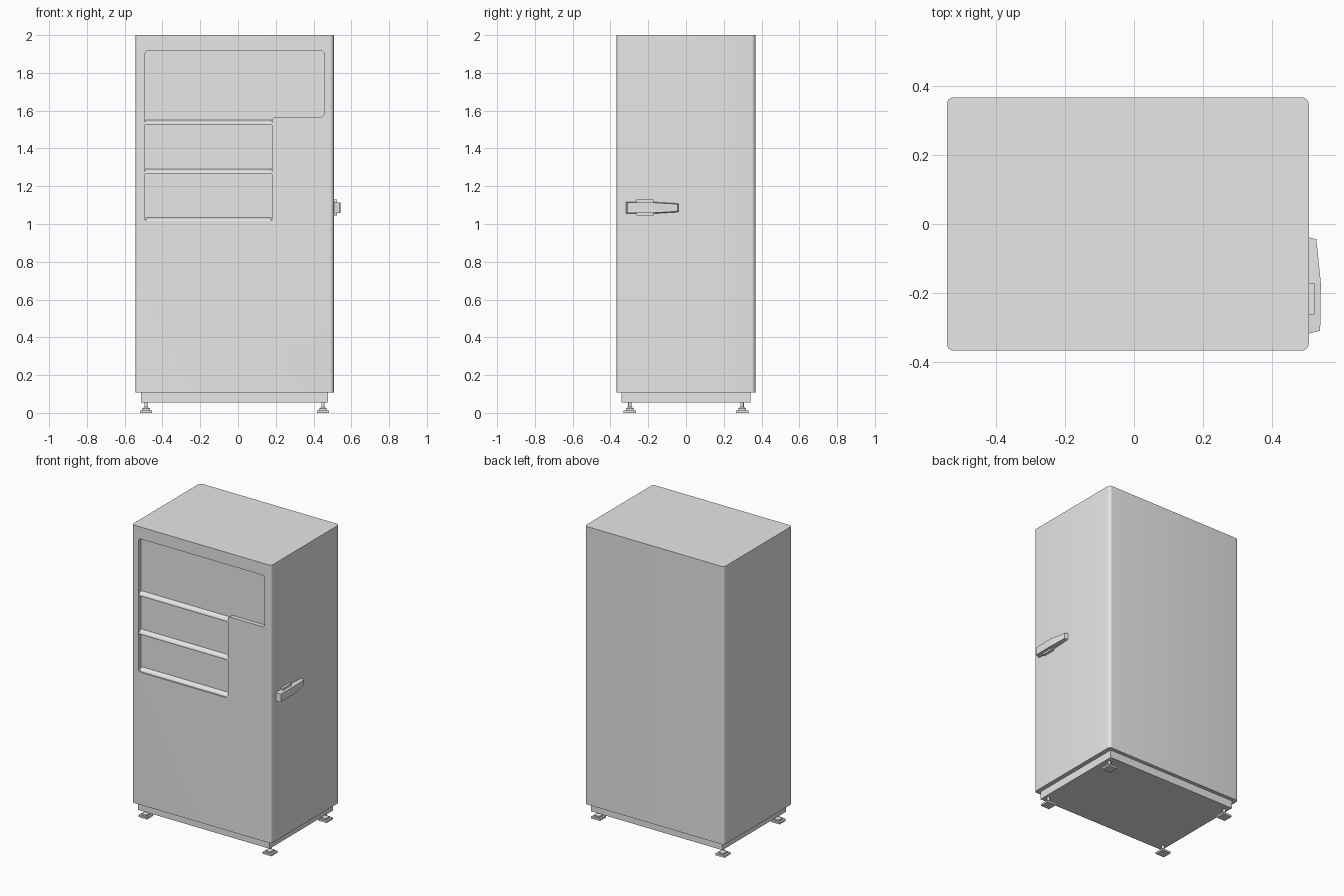
import bpy, bmesh, math
from mathutils import Vector

cube = bpy.data.objects.get("Cube")
if cube:
    bpy.data.objects.remove(cube, do_unlink=True)

grey = bpy.data.materials.new("light grey metal")
grey.use_nodes = True
grey.diffuse_color = (0.8, 0.8, 0.8, 1)
grey.node_tree.nodes["Principled BSDF"].inputs["Base Color"].default_value = (0.8, 0.8, 0.8, 1)


def rounded(points, r, n=6):
    """Round every corner of a 2D outline with a quarter curve."""
    out = []
    for i, p in enumerate(points):
        p = Vector(p)
        a = p + (Vector(points[i - 1]) - p).normalized() * r
        b = p + (Vector(points[(i + 1) % len(points)]) - p).normalized() * r
        c = a + b - p
        for k in range(n + 1):
            t = math.pi / 2 * k / n
            out.append(c + (a - c) * math.cos(t) + (b - c) * math.sin(t))
    return out


def rect(x0, x1, y0, y1):
    return [(x0, y0), (x1, y0), (x1, y1), (x0, y1)]


def prism(name, outline, lo, hi, axis, smooth=False):
    """Extrude a 2D outline from lo to hi along the given axis."""
    place = {"x": lambda p, d: (d, p[0], p[1]),
             "y": lambda p, d: (p[0], d, p[1]),
             "z": lambda p, d: (p[0], p[1], d)}[axis]
    bm = bmesh.new()
    face = bm.faces.new([bm.verts.new(place(p, lo)) for p in outline])
    move = Vector(place((0, 0), hi - lo))
    ext = bmesh.ops.extrude_face_region(bm, geom=[face], use_keep_orig=True)
    bmesh.ops.translate(bm, vec=move, verts=[v for v in ext["geom"] if isinstance(v, bmesh.types.BMVert)])
    return finish(name, bm, smooth)


def finish(name, bm, smooth=False):
    bmesh.ops.recalc_face_normals(bm, faces=bm.faces)
    mesh = bpy.data.meshes.new(name)
    bm.to_mesh(mesh)
    bm.free()
    mesh.materials.append(grey)
    obj = bpy.data.objects.new(name, mesh)
    bpy.context.collection.objects.link(obj)
    if smooth:
        select(obj)
        bpy.ops.object.shade_smooth_by_angle(angle=math.radians(35))
    return obj


def select(obj):
    bpy.ops.object.select_all(action="DESELECT")
    obj.select_set(True)
    bpy.context.view_layer.objects.active = obj


# Cabinet with rounded vertical corners
FRONT, BACK = -0.367, -0.337
cabinet = prism("cabinet", rounded(rect(-0.543, 0.507, FRONT, 0.367), 0.02), 0.108, 2.0, "z")

# Stepped display recess cut into the front
window = [(-0.493, 1.01), (0.18, 1.01), (0.18, 1.567), (0.457, 1.567), (0.457, 1.918), (-0.493, 1.918)]
cutter = prism("recess_cutter", rounded(window, 0.02), FRONT - 0.05, BACK, "y")
cutter.hide_render = True
cut = cabinet.modifiers.new("recess", "BOOLEAN")
cut.operation, cut.solver, cut.object = "DIFFERENCE", "EXACT", cutter
select(cabinet)
bpy.ops.object.modifier_apply(modifier="recess")
bpy.data.objects.remove(cutter, do_unlink=True)
select(cabinet)
bpy.ops.object.shade_smooth_by_angle(angle=math.radians(35))

# Sloped shelf ledges inside the recess
for name, z in (("upper_shelf", 1.525), ("middle_shelf", 1.264), ("lower_shelf", 1.008)):
    inset = 0.006 if name == "lower_shelf" else 0
    profile = [(BACK + 0.002, z), (FRONT + 0.006, z), (FRONT + 0.006, z + 0.009),
               (FRONT + 0.01, z + 0.016), (BACK + 0.002, z + 0.027)]
    prism(name, profile, -0.494 + inset, 0.181 - inset, "x")

# Recessed plinth
prism("plinth", rect(-0.513, 0.477, -0.342, 0.342), 0.055, 0.11, "z")

# Levelling feet: square pad, stepped collar, tapered nut and stem
for sx, x in (("right", -0.487), ("left", 0.45)):
    for sy, y in (("front", -0.297), ("back", 0.297)):
        bm = bmesh.new()
        for size, z0, z1 in ((0.066, 0, 0.013), (0.042, 0.013, 0.022)):
            box = bmesh.ops.create_cube(bm, size=1)["verts"]
            bmesh.ops.scale(bm, vec=(size, size, z1 - z0), verts=box)
            bmesh.ops.translate(bm, vec=(x, y, (z0 + z1) / 2), verts=box)
        for r0, r1, z0, z1 in ((0.02, 0.009, 0.022, 0.032), (0.009, 0.009, 0.032, 0.056)):
            ring = bmesh.ops.create_cone(bm, cap_ends=True, segments=16, radius1=r0, radius2=r1, depth=z1 - z0)["verts"]
            bmesh.ops.translate(bm, vec=(x, y, (z0 + z1) / 2), verts=ring)
        finish(f"foot_{sy}_{sx}", bm, True)

# Door handle: tapered lever swept through rectangular sections
sections = [(-0.318, 0.540, 0.031), (-0.172, 0.542, 0.031), (-0.038, 0.529, 0.023)]
bm = bmesh.new()
rings = []
for i, (y, x, h) in enumerate(sections):
    y_out = y + (0.008, 0, -0.006)[i]
    rings.append([bm.verts.new(p) for p in ((0.505, y, 1.086 - h), (x, y_out, 1.086 - h + 0.004),
                                            (x, y_out, 1.086 + h - 0.004), (0.505, y, 1.086 + h))])
for a, b in zip(rings, rings[1:]):
    for k in range(4):
        bm.faces.new((a[k], a[k - 1], b[k - 1], b[k]))
bm.faces.new(rings[0])
bm.faces.new(rings[-1])
finish("handle_lever", bm)

# Handle mounting block
prism("handle_mount", rect(-0.263, -0.172, 1.045, 1.129), 0.505, 0.524, "x")
